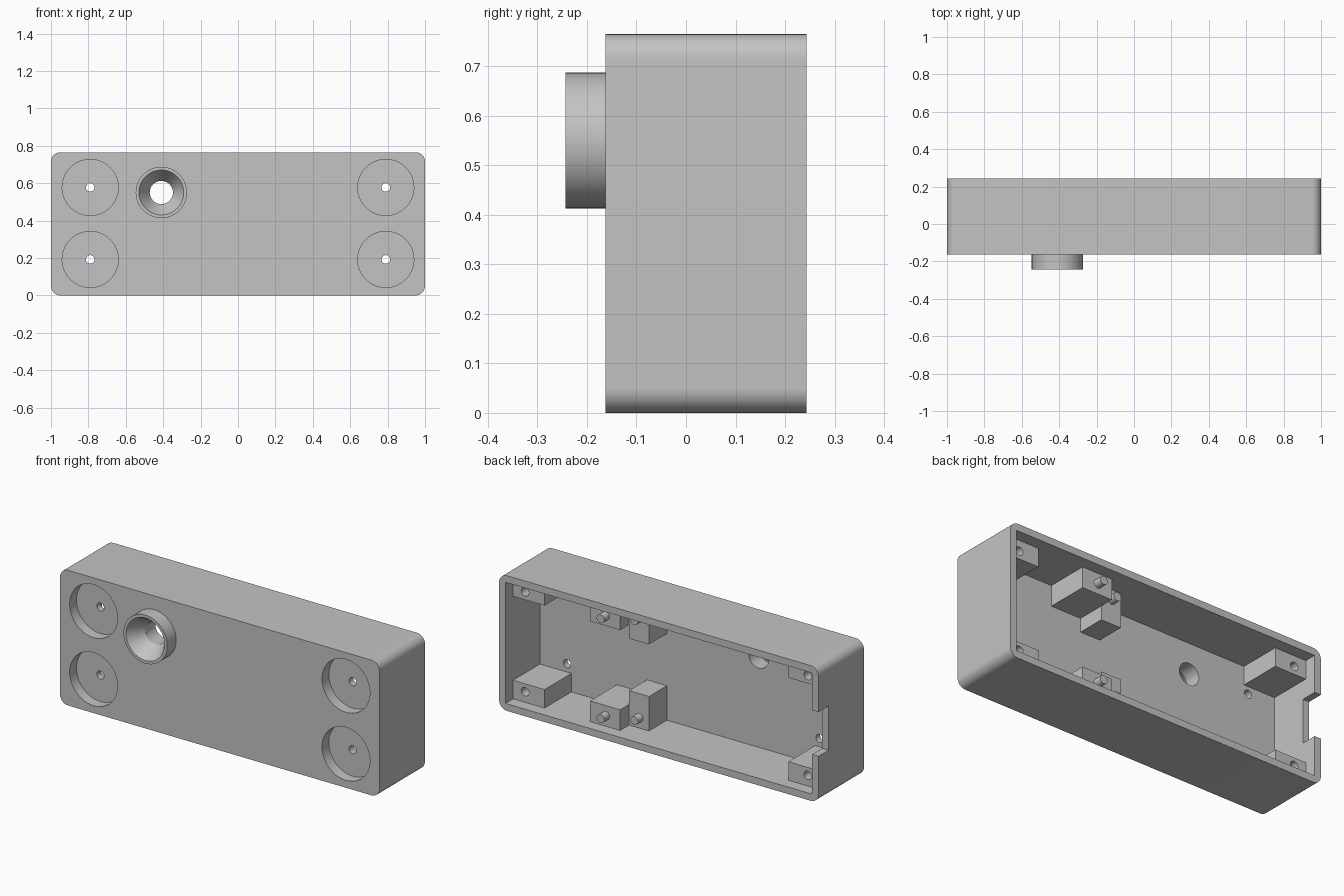
import bpy
import math
from mathutils import Matrix, Vector

cube = bpy.data.objects.get("Cube")
if cube:
    bpy.data.objects.remove(cube, do_unlink=True)

grey = bpy.data.materials.new("plain grey")
grey.use_nodes = True
colour = (0.55, 0.55, 0.55, 1)
grey.diffuse_color = colour
grey.node_tree.nodes["Principled BSDF"].inputs["Base Color"].default_value = colour

HEIGHT = 0.765
FRONT, FLOOR, BACK = -0.163, -0.065, 0.243
WALL = 0.04


def finish(name):
    obj = bpy.context.object
    obj.name = name
    obj.data.materials.append(grey)
    return obj


def box(name, x, y, z):
    """Box from three (min, max) ranges."""
    bpy.ops.mesh.primitive_cube_add(size=1)
    obj = finish(name)
    size = [r[1] - r[0] for r in (x, y, z)]
    mid = Vector([sum(r) / 2 for r in (x, y, z)])
    obj.data.transform(Matrix.Translation(mid) @ Matrix.Diagonal((*size, 1)))
    return obj


def rod(name, x, z, y0, y1, r0, r1=None, sides=48):
    """Round part along y, from radius r0 at y0 to r1 at y1."""
    bpy.ops.mesh.primitive_cone_add(vertices=sides, radius1=r0,
                                    radius2=r0 if r1 is None else r1, depth=y1 - y0)
    obj = finish(name)
    obj.data.transform(Matrix.Translation((x, (y0 + y1) / 2, z))
                       @ Matrix.Rotation(-math.pi / 2, 4, 'X'))
    return obj


def apply(obj, mod):
    bpy.ops.object.select_all(action='DESELECT')
    bpy.context.view_layer.objects.active = obj
    obj.select_set(True)
    bpy.ops.object.modifier_apply(modifier=mod.name)


def combine(obj, other, operation='DIFFERENCE'):
    mod = obj.modifiers.new("combine", 'BOOLEAN')
    mod.operation, mod.solver, mod.object = operation, 'EXACT', other
    apply(obj, mod)
    bpy.data.objects.remove(other, do_unlink=True)


def smooth(obj):
    bpy.ops.object.select_all(action='DESELECT')
    bpy.context.view_layer.objects.active = obj
    obj.select_set(True)
    bpy.ops.object.shade_smooth_by_angle(angle=math.radians(30))


# Case shell with rounded long edges
case = box("case", (-1, 1), (FRONT, BACK), (0, HEIGHT))
weights = case.data.attributes.new("bevel_weight_edge", 'FLOAT', 'EDGE')
for edge in case.data.edges:
    a, b = (case.data.vertices[i].co for i in edge.vertices)
    weights.data[edge.index].value = float(abs(a.y - b.y) > 0.1)
bevel = case.modifiers.new("corners", 'BEVEL')
bevel.limit_method, bevel.width, bevel.segments = 'WEIGHT', 0.05, 10
apply(case, bevel)

# Open back and cable notch in one end
combine(case, box("cavity", (WALL - 1, 1 - WALL), (FLOOR, 0.4), (WALL, HEIGHT - WALL)))
combine(case, box("notch", (-1.1, -0.9), (0.153, 0.4), (0.265, 0.515)))

# Round front recesses with screw holes
for x in (-0.79, 0.79):
    for z in (0.192, 0.577):
        combine(case, rod("recess", x, z, -0.3, -0.102, 0.15, sides=64))
        combine(case, rod("screw_hole", x, z, -0.2, 0, 0.023, sides=24))

# Front collar with a tapered mouth and a through hole
cx, cz = -0.41, 0.55
combine(case, rod("collar", cx, cz, -0.243, -0.12, 0.137, sides=64), 'UNION')
slope = (0.12 - 0.062) / 0.09
combine(case, rod("mouth", cx, cz, -0.263, -0.153, 0.12 + 0.02 * slope, 0.062, 64))
combine(case, rod("through_hole", cx, cz, -0.2, 0, 0.062, sides=64))
smooth(case)

# Inner fittings, repeated along the bottom and top walls
for level in ("lower", "upper"):
    def up(z):
        return z if level == "lower" else HEIGHT - z

    def span(top):
        return sorted((up(WALL - 0.005), up(top)))

    # Corner posts with blind screw holes
    for side, s in (("left", 1), ("right", -1)):
        post = box(f"{level}_{side}_corner_post", sorted((s * 0.763, s * 0.965)),
                   (FLOOR - 0.005, 0.175), span(0.145))
        combine(post, rod("post_hole", s * 0.885, up(0.10), 0.03, 0.3, 0.024, sides=24))
        smooth(post)

    # Wide and narrow support blocks, each with a locating peg
    box(f"{level}_wide_block", (0.29, 0.478), (FLOOR - 0.005, 0.175), span(0.157))
    box(f"{level}_narrow_block", (0.165, 0.29), (FLOOR - 0.005, 0.095), span(0.235))
    smooth(rod(f"{level}_wide_block_peg", 0.38, up(0.10), 0.16, 0.222, 0.024, sides=24))
    smooth(rod(f"{level}_narrow_block_peg", 0.225, up(0.10), 0.08, 0.142, 0.024, sides=24))
